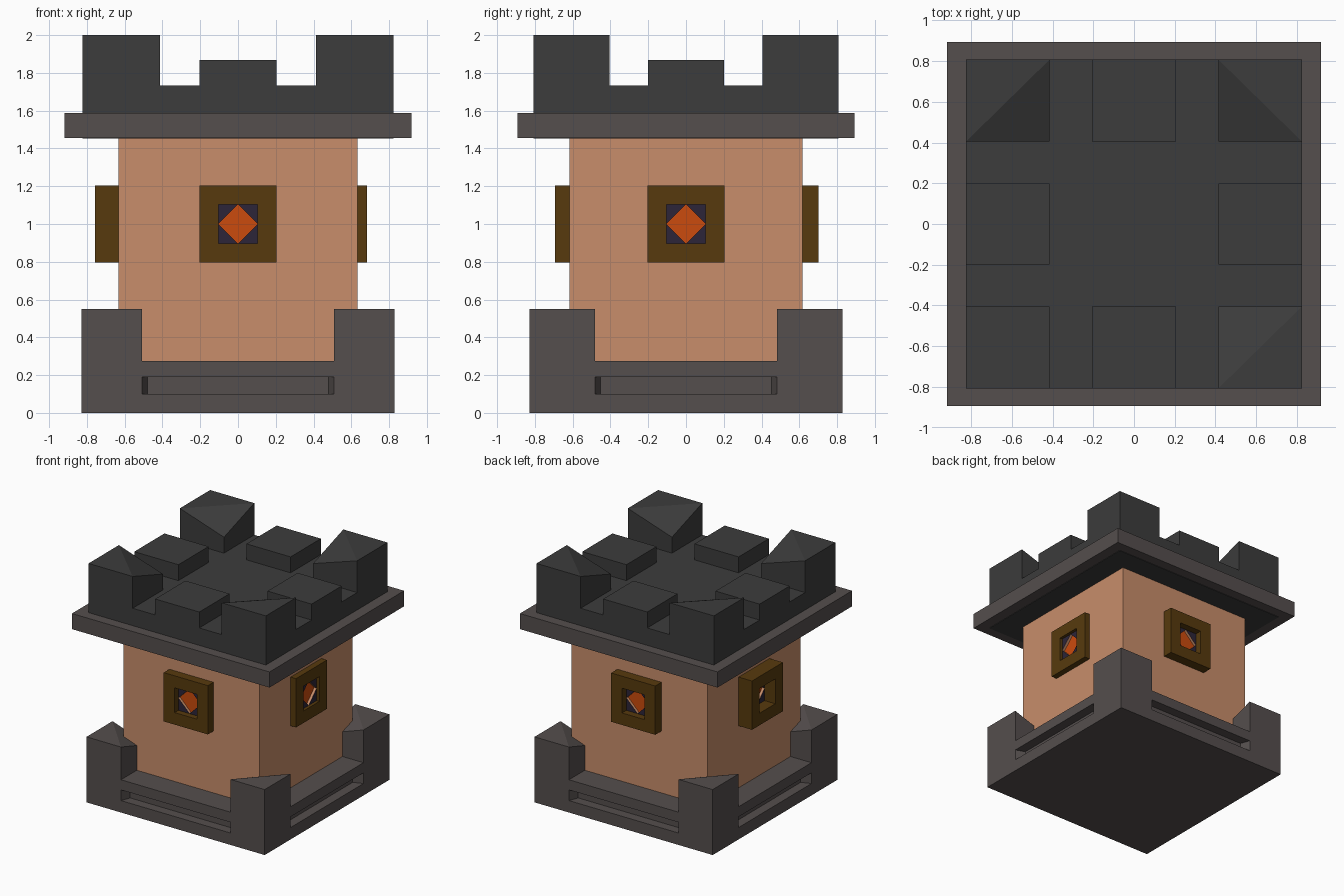
import bpy, bmesh
from mathutils import Matrix, Vector
from math import pi

if "Cube" in bpy.data.objects:
    bpy.data.objects.remove(bpy.data.objects["Cube"])


def material(name, rgb):
    m = bpy.data.materials.new(name)
    m.diffuse_color = (*rgb, 1)
    m.use_nodes = True
    m.node_tree.nodes["Principled BSDF"].inputs["Base Color"].default_value = m.diffuse_color
    return m


STONE = material("stone", (0.09, 0.077, 0.075))
SLATE = material("slate", (0.045, 0.045, 0.045))
CLAY = material("clay", (0.58, 0.27, 0.145))
WOOD = material("wood", (0.095, 0.042, 0.004))
NIGHT = material("night", (0.025, 0.018, 0.04))
GLOW = material("glow", (0.6, 0.07, 0.004))


def finish(name, bm, mats, matrix=Matrix()):
    bmesh.ops.remove_doubles(bm, verts=bm.verts, dist=1e-5)
    bmesh.ops.recalc_face_normals(bm, faces=bm.faces)
    me = bpy.data.meshes.new(name)
    bm.to_mesh(me)
    bm.free()
    for m in mats:
        me.materials.append(m)
    ob = bpy.data.objects.new(name, me)
    ob.matrix_world = matrix
    bpy.context.collection.objects.link(ob)
    return ob


def skin(bm, loops, closed=False):
    """Join equal-length point loops; cap the ends or close into a ring."""
    rows = [[bm.verts.new(p) for p in loop] for loop in loops]
    n = len(rows[0])
    pairs = list(zip(rows, rows[1:])) + ([(rows[-1], rows[0])] if closed else [])
    for a, b in pairs:
        for i in range(n):
            j = (i + 1) % n
            bm.faces.new((a[i], a[j], b[j], b[i]))
    if not closed:
        bm.faces.new(rows[0])
        bm.faces.new(rows[-1])


def rect(x0, x1, y0, y1, z):
    return [(x0, y0, z), (x1, y0, z), (x1, y1, z), (x0, y1, z)]


def box(name, x0, x1, y0, y1, z0, z1, mat):
    bm = bmesh.new()
    skin(bm, [rect(x0, x1, y0, y1, z) for z in (z0, z1)])
    return finish(name, bm, [mat])


def corner_block(name, sx, sy, x, y, xi, yi, z0, z1, z_in, mat):
    """Corner block whose inward top corner is pulled down."""
    plan = [(sx * x, sy * y), (sx * xi, sy * y), (sx * xi, sy * yi), (sx * x, sy * yi)]
    bm = bmesh.new()
    lo = [bm.verts.new((*p, z0)) for p in plan]
    hi = [bm.verts.new((*p, z)) for p, z in zip(plan, (z1, z1, z_in, z1))]
    bm.faces.new(lo)
    for i in range(4):
        j = (i + 1) % 4
        bm.faces.new((lo[i], lo[j], hi[j], hi[i]))
    bm.faces.new((hi[0], hi[1], hi[3]))
    bm.faces.new((hi[1], hi[2], hi[3]))
    return finish(name, bm, [mat])


# Plinth with a tapered slot along each side
def plinth_plan(depth, z):
    b, gx, gy, t, d = 0.828, 0.508, 0.483, 0.03, depth
    front = [(-b, -b), (-gx, -b), (-gx + t, -b + d), (gx - t, -b + d), (gx, -b)]
    right = [(b, -b), (b, -gy), (b - d, -gy + t), (b - d, gy - t), (b, gy)]
    half = front + right
    return [(x, y, z) for x, y in half + [(-x, -y) for x, y in half]]


bm = bmesh.new()
skin(bm, [plinth_plan(d, z) for d, z in
          ((0, 0), (0, 0.10), (0.08, 0.10), (0.08, 0.19), (0, 0.19), (0, 0.275))])
finish("plinth", bm, [STONE])

# Tower walls, cornice and roof slab
box("tower_walls", -0.633, 0.633, -0.618, 0.618, 0.27, 1.456, CLAY)
box("cornice", -0.918, 0.918, -0.893, 0.893, 1.456, 1.587, STONE)
box("roof_slab", -0.824, 0.824, -0.807, 0.807, 1.452, 1.733, SLATE)

# Corner posts and corner merlons
for sx in (-1, 1):
    for sy in (-1, 1):
        corner_block("corner_post", sx, sy, 0.828, 0.828, 0.508, 0.483,
                     0.275, 0.55, 0.44, STONE)
        corner_block("corner_merlon", sx, sy, 0.824, 0.807, 0.414, 0.405,
                     1.733, 2.0, 1.867, SLATE)

# Low merlons halfway along each side
for s in (-1, 1):
    y0, y1 = sorted((s * 0.405, s * 0.807))
    box("middle_merlon", -0.205, 0.205, y0, y1, 1.733, 1.867, SLATE)
    x0, x1 = sorted((s * 0.414, s * 0.824))
    box("middle_merlon", x0, x1, -0.2, 0.2, 1.733, 1.867, SLATE)


# Windows: local -y points outward, the wall surface is y = 0
def square(r, y):
    return [(-r, y, -r), (r, y, -r), (r, y, r), (-r, y, r)]


def diamond(r, y):
    return [(0, y, -r), (r, y, 0), (0, y, r), (-r, y, 0)]


def window(angle, wall, out):
    mat = Matrix.Rotation(angle, 4, 'Z') @ Matrix.Translation((0, -wall, 1.0))
    hole = 0.104
    bm = bmesh.new()
    skin(bm, [square(0.205, 0), square(0.205, -out), square(hole, -out),
              square(hole, 0)], closed=True)
    finish("window_frame", bm, [WOOD], mat)
    # Dark pane with a sunken glowing diamond
    bm = bmesh.new()
    sq = [bm.verts.new(p) for p in square(hole, -0.025)]
    near = [bm.verts.new(p) for p in diamond(hole, -0.025)]
    far = [bm.verts.new(p) for p in diamond(hole, -0.003)]
    for i in range(4):
        j = (i + 1) % 4
        bm.faces.new((near[i], sq[j], near[j]))
        bm.faces.new((near[i], near[j], far[j], far[i])).material_index = 1
    bm.faces.new(far).material_index = 2
    finish("window_pane", bm, [NIGHT, CLAY, GLOW], mat)


window(0, 0.618, 0.075)
window(pi / 2, 0.633, 0.05)
window(pi, 0.618, 0.083)
window(-pi / 2, 0.633, 0.124)
